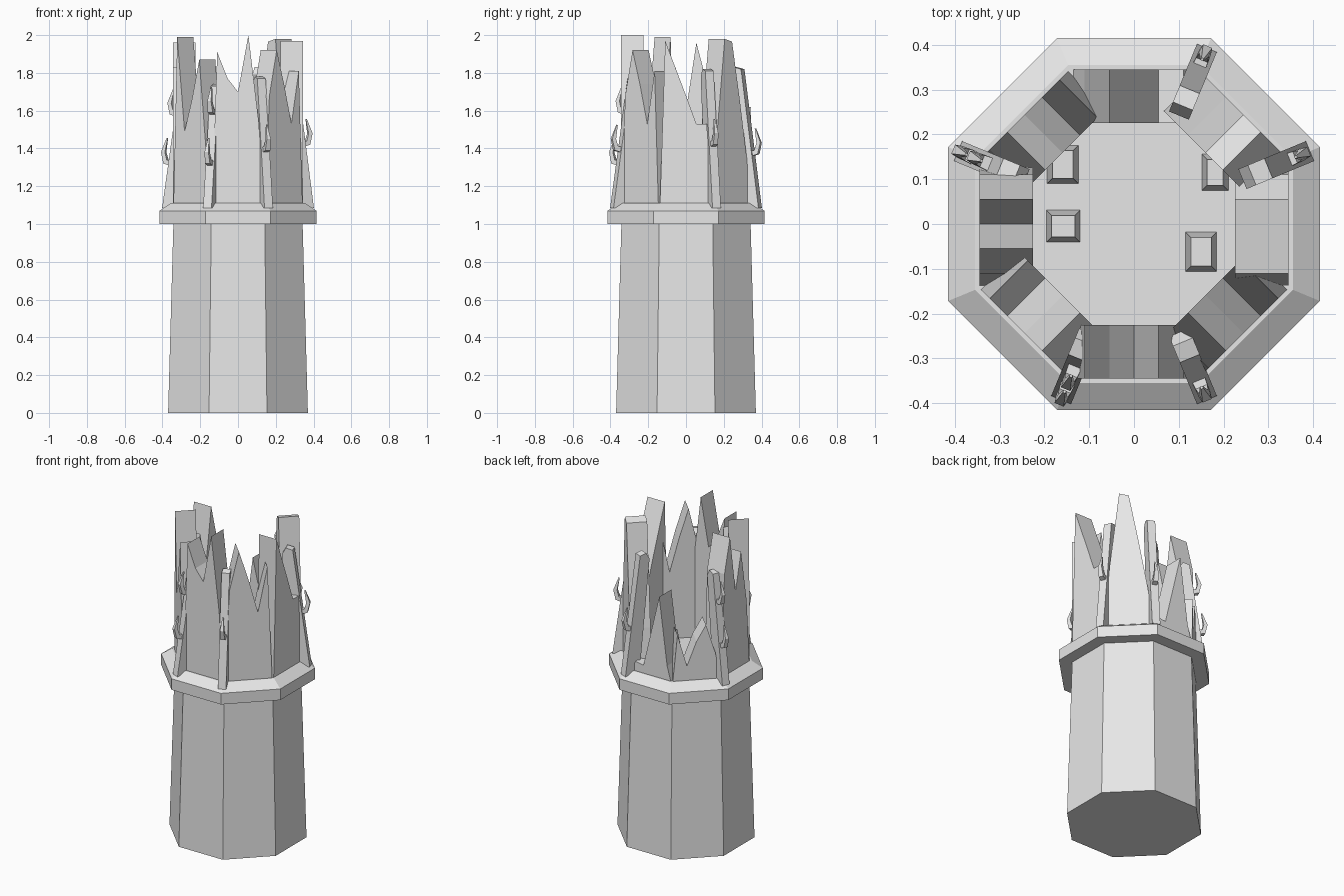
import bpy, bmesh, math
from mathutils import Matrix, Vector

cube = bpy.data.objects.get("Cube")
if cube:
    bpy.data.objects.remove(cube)

stone = bpy.data.materials.new("pale_stone")
stone.use_nodes = True
GREY = (0.8, 0.8, 0.8, 1)
stone.diffuse_color = GREY
stone.node_tree.nodes["Principled BSDF"].inputs["Base Color"].default_value = GREY


def add_object(name, bm, matrix=Matrix()):
    bmesh.ops.recalc_face_normals(bm, faces=bm.faces)
    mesh = bpy.data.meshes.new(name)
    bm.to_mesh(mesh)
    bm.free()
    mesh.materials.append(stone)
    obj = bpy.data.objects.new(name, mesh)
    obj.matrix_world = matrix
    bpy.context.collection.objects.link(obj)
    return obj


def loft(bm, rings):
    """Skin a list of point rings and cap both ends."""
    loops = [[bm.verts.new(p) for p in ring] for ring in rings]
    for low, high in zip(loops, loops[1:]):
        for i in range(len(low)):
            j = (i + 1) % len(low)
            bm.faces.new((low[i], low[j], high[j], high[i]))
    bm.faces.new(loops[0])
    bm.faces.new(loops[-1])


def octagon(apothem, z):
    r = apothem / math.cos(math.pi / 8)
    return [(r * math.cos(a), r * math.sin(a), z)
            for a in (math.pi / 8 + i * math.pi / 4 for i in range(8))]


def facing(degrees):
    return Matrix.Rotation(math.radians(degrees), 4, "Z")


# Tapered tower shaft and the ledge with a sloped top
for name, profile in {
    "tower_shaft": [(0.37, 0), (0.342, 1.0)],
    "tower_ledge": [(0.415, 1.0), (0.415, 1.07), (0.355, 1.11)],
}.items():
    bm = bmesh.new()
    loft(bm, [octagon(a, z) for a, z in profile])
    add_object(name, bm)

# Broken wall panels: five heights across each side of the octagon
OUTER, INNER, BASE, STEP = 0.345, 0.225, 1.1, 0.055
walls = {
    "front": (-90, [1.91, 1.77, 1.70, 2.0, 1.54]),
    "front_left": (-45, [1.68, 1.92, 1.74, 1.53, 1.81]),
    "left": (0, [1.97, 1.825, 1.68, 1.53, 1.53]),
    "back_left": (45, [1.5, 1.98, 1.965, 1.67, 1.35]),
    "back": (90, [1.17, 1.16, 1.39, 1.62, 1.2]),
    "back_right": (135, [1.4, 1.2, 1.35, 1.45, 1.27]),
    "right": (180, [1.75, 1.96, 1.6, 1.83, 1.5]),
    "front_right": (-135, [1.99, 1.49, 1.66, 1.87, 1.35]),
}
for side, (angle, heights) in walls.items():
    outline = [(-0.138, BASE)]
    outline += [((i - 2) * STEP, z) for i, z in enumerate(heights)]
    outline += [(0.138, BASE)]
    bm = bmesh.new()
    loft(bm, [[(depth, t, z) for t, z in outline] for depth in (OUTER, INNER)])
    add_object("broken_wall_" + side, bm, facing(angle))


# Leaning corner ribs, each with one or two upturned claws
def add_claw(name, angle, z):
    root = 0.425 - (z - 1.1) * 0.14
    path = [(-0.03, -0.01, 0.017), (0.02, 0.0, 0.014),
            (0.033, 0.05, 0.011), (0.012, 0.125, 0.003)]
    rings = []
    for i, (dx, dz, half) in enumerate(path):
        a, b = path[max(i - 1, 0)], path[min(i + 1, len(path) - 1)]
        along = Vector((b[0] - a[0], 0, b[1] - a[1])).normalized()
        across = Vector((along.z, 0, -along.x)) * half
        side = Vector((0, half, 0))
        centre = Vector((root + dx, 0, z + dz))
        rings.append([centre + across + side, centre + across - side,
                      centre - across - side, centre - across + side])
    bm = bmesh.new()
    loft(bm, rings)
    add_object(name, bm, facing(angle))


ribs = {
    "left_back": (22.5, 1.82, [1.43]),
    "back_left": (67.5, 1.83, [1.38]),
    "right_back": (157.5, 1.76, [1.33, 1.59]),
    "front_right": (-112.5, 1.74, [1.33, 1.6]),
    "front_left": (-67.5, 1.78, [1.4]),
}
for side, (angle, top, claws) in ribs.items():
    profile = [(0.425, 1.085), (0.33, 1.085), (0.262, top - 0.04),
               (0.285, top), (0.325, top - 0.01)]
    bm = bmesh.new()
    loft(bm, [[(r, w, z) for r, z in profile] for w in (-0.024, 0.024)])
    add_object("rib_" + side, bm, facing(angle))
    for n, z in enumerate(claws, 1):
        add_claw(f"claw_{side}_{n}", angle, z)

# Small tapered stumps on the floor inside the walls
for n, (x, y, w, d) in enumerate([(-0.159, 0.133, 0.072, 0.088),
                                  (-0.158, -0.005, 0.078, 0.074),
                                  (0.15, -0.062, 0.072, 0.09),
                                  (0.181, 0.115, 0.062, 0.084)], 1):
    bm = bmesh.new()
    rings = []
    for z, inset in ((1.1, 0), (1.2, 0.013)):
        hw, hd = w / 2 - inset, d / 2 - inset
        rings.append([(x + sx * hw, y + sy * hd, z)
                      for sx, sy in ((-1, -1), (1, -1), (1, 1), (-1, 1))])
    loft(bm, rings)
    add_object(f"floor_stump_{n}", bm)
